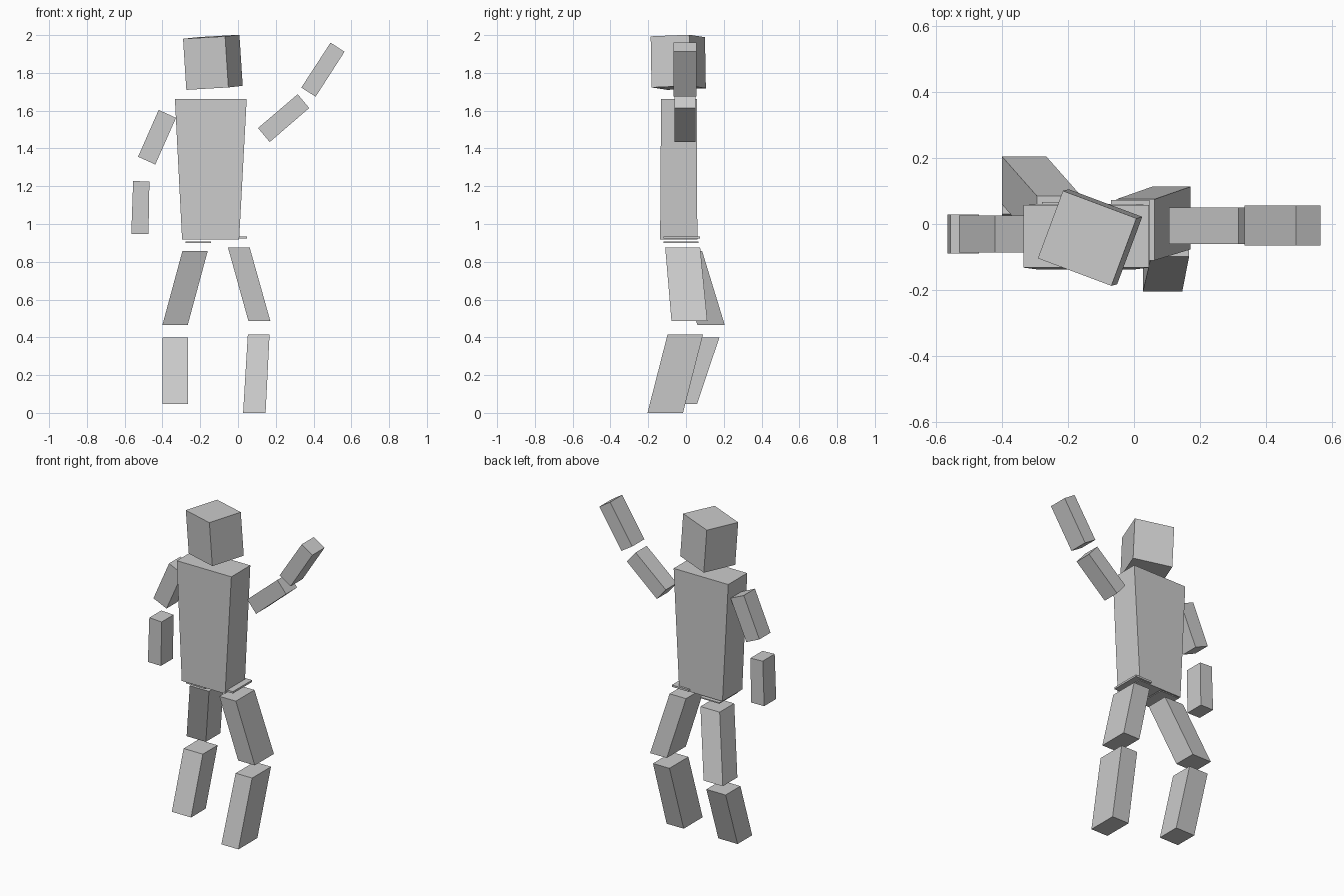
import bpy, bmesh
from math import radians
from mathutils import Matrix

if "Cube" in bpy.data.objects:
    bpy.data.objects.remove(bpy.data.objects["Cube"])


def finish(name, bm):
    bmesh.ops.recalc_face_normals(bm, faces=bm.faces)
    mesh = bpy.data.meshes.new(name)
    bm.to_mesh(mesh)
    bm.free()
    obj = bpy.data.objects.new(name, mesh)
    bpy.context.collection.objects.link(obj)
    return obj


def hexa(name, ring_a, ring_b):
    """Closed six-sided block between two matching four-point rings."""
    bm = bmesh.new()
    a = [bm.verts.new(p) for p in ring_a]
    b = [bm.verts.new(p) for p in ring_b]
    bm.faces.new(a)
    bm.faces.new(b)
    for i in range(4):
        j = (i + 1) % 4
        bm.faces.new((a[i], a[j], b[j], b[i]))
    return finish(name, bm)


def loft(name, bottom, top):
    """Block between two level rectangles given as (x0, x1, y0, y1, z)."""
    def ring(r):
        x0, x1, y0, y1, z = r
        return [(x0, y0, z), (x1, y0, z), (x1, y1, z), (x0, y1, z)]
    return hexa(name, ring(bottom), ring(top))


def slab(name, outline, y0, y1):
    """Front-view outline extruded through the depth."""
    return hexa(name, [(x, y0, z) for x, z in outline],
                [(x, y1, z) for x, z in outline])


# Torso
loft("torso", (-0.296, 0.006, -0.137, 0.06, 0.917), (-0.334, 0.046, -0.132, 0.057, 1.662))

# Hip plates
loft("hip_plate_a", (-0.279, -0.144, -0.12, 0.067, 0.9), (-0.279, -0.144, -0.12, 0.067, 0.907))
loft("hip_plate_b", (-0.07, 0.047, -0.118, 0.073, 0.922), (-0.07, 0.047, -0.118, 0.073, 0.934))

# Legs
loft("thigh_a", (-0.4, -0.266, 0.06, 0.205, 0.466), (-0.294, -0.16, -0.06, 0.085, 0.858))
loft("shin_a", (-0.4, -0.266, -0.087, 0.058, 0.046), (-0.4, -0.266, 0.03, 0.177, 0.4))
loft("thigh_b", (0.055, 0.171, -0.077, 0.113, 0.487), (-0.053, 0.062, -0.11, 0.075, 0.875))
loft("shin_b", (0.027, 0.146, -0.204, -0.016, 0), (0.052, 0.167, -0.098, 0.09, 0.414))

# Arms
slab("upper_arm_a", [(-0.42, 1.604), (-0.328, 1.562), (-0.438, 1.315), (-0.529, 1.356)], -0.086, 0.025)
slab("forearm_a", [(-0.555, 1.228), (-0.469, 1.224), (-0.474, 0.946), (-0.565, 0.947)], -0.09, 0.029)
slab("upper_arm_b", [(0.106, 1.508), (0.316, 1.687), (0.377, 1.614), (0.168, 1.434)], -0.06, 0.05)
slab("forearm_b", [(0.49, 1.96), (0.564, 1.912), (0.411, 1.674), (0.335, 1.722)], -0.065, 0.056)

# Head, turned and slightly tilted
bm = bmesh.new()
bmesh.ops.create_cube(bm, size=1)
bmesh.ops.transform(bm, verts=bm.verts, matrix=(
    Matrix.Translation((-0.133, -0.041, 1.856))
    @ Matrix.Rotation(radians(-3.7), 4, 'Y')
    @ Matrix.Rotation(radians(1), 4, 'X')
    @ Matrix.Rotation(radians(-20.5), 4, 'Z')
    @ Matrix.Diagonal((0.238, 0.218, 0.271, 1))))
finish("head", bm)
